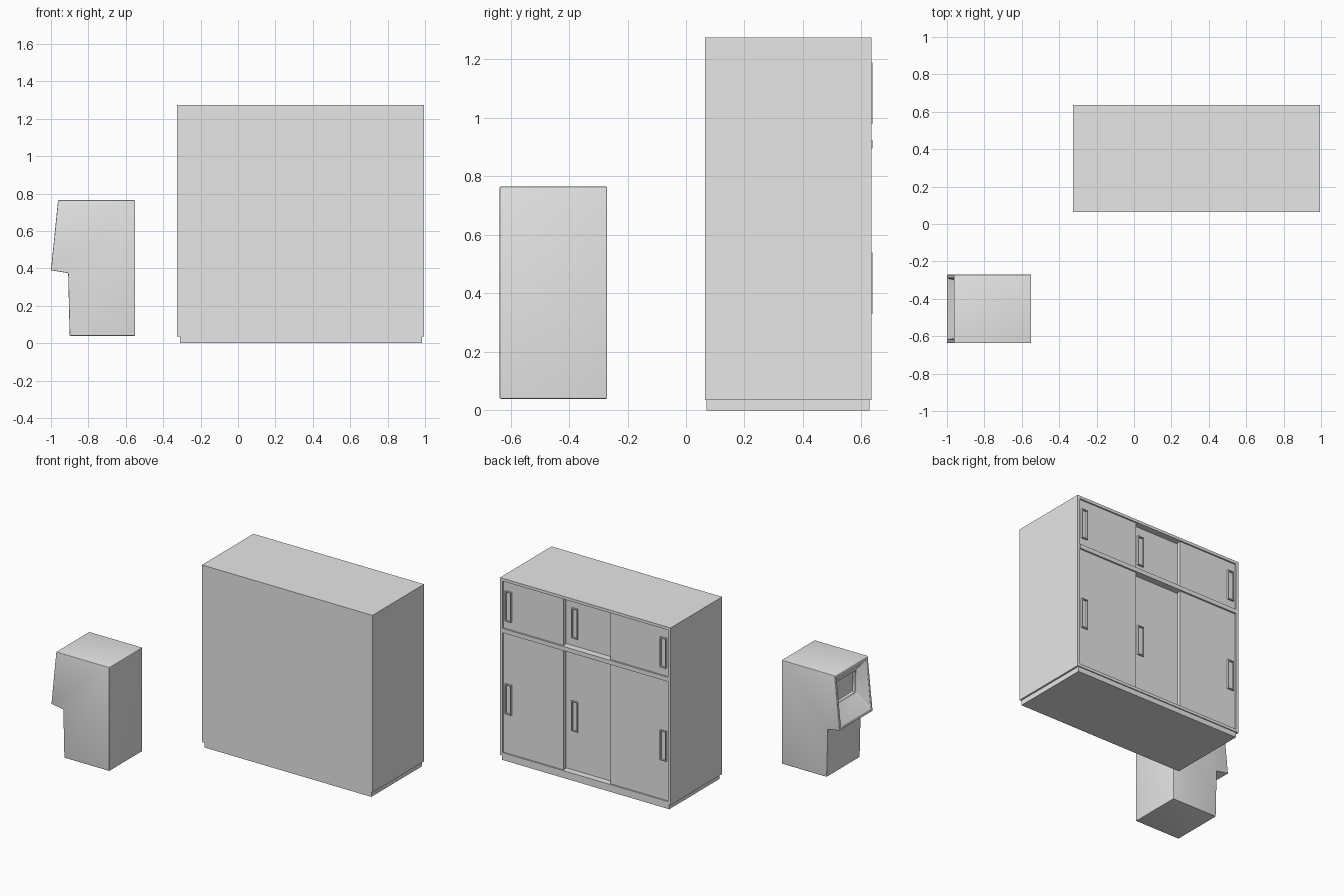
import bpy
import bmesh
from mathutils import Vector

if "Cube" in bpy.data.objects:
    bpy.data.objects.remove(bpy.data.objects["Cube"], do_unlink=True)

GREY = (0.8, 0.8, 0.8, 1)
grey = bpy.data.materials.new("plain_grey")
grey.use_nodes = True
grey.diffuse_color = GREY
grey.node_tree.nodes["Principled BSDF"].inputs["Base Color"].default_value = GREY


def finish(name, bm):
    bmesh.ops.recalc_face_normals(bm, faces=bm.faces)
    mesh = bpy.data.meshes.new(name)
    bm.to_mesh(mesh)
    bm.free()
    mesh.materials.append(grey)
    obj = bpy.data.objects.new(name, mesh)
    bpy.context.collection.objects.link(obj)
    return obj


def box_mesh(x, y, z):
    bm = bmesh.new()
    bmesh.ops.create_cube(bm, size=1)
    for v in bm.verts:
        v.co = Vector([r[0] if c < 0 else r[1] for c, r in zip(v.co, (x, y, z))])
    return bm


def box(name, x, y, z):
    return finish(name, box_mesh(x, y, z))


def handle(name, x, y, z):
    # Upright pull plate with a sunken finger slot
    bm = box_mesh((x - 0.024, x + 0.024), (y - 0.002, y + 0.012), (z - 0.105, z + 0.105))
    bm.faces.ensure_lookup_table()
    bm.normal_update()
    face = max(bm.faces, key=lambda f: f.normal.y)
    bmesh.ops.inset_individual(bm, faces=[face], thickness=0.009)
    bmesh.ops.inset_individual(bm, faces=[face], thickness=0.001, depth=-0.011)
    finish(name, bm)


# Cabinet carcass
LEFT, RIGHT, FRONT, BACK = -0.325, 0.995, 0.065, 0.635
BASE, TOP, T = 0.035, 1.275, 0.02
inner = (LEFT + T, RIGHT - T)
box("cabinet_plinth", (LEFT + 0.015, RIGHT - 0.012), (FRONT + 0.005, BACK - 0.007), (0, BASE))
box("cabinet_side_right", (LEFT, LEFT + T), (FRONT, BACK), (BASE, TOP))
box("cabinet_side_left", (RIGHT - T, RIGHT), (FRONT, BACK), (BASE, TOP))
box("cabinet_top", inner, (FRONT, BACK), (TOP - T, TOP))
box("cabinet_floor", inner, (FRONT, BACK), (BASE, BASE + T))
box("cabinet_panel", inner, (FRONT, FRONT + T), (BASE + T, TOP - T))
box("cabinet_divider", inner, (FRONT + T, BACK + 0.002), (0.895, 0.925))

# Sliding doors: the outer pair run in front of the middle one
doors = [("left", 0.51, inner[1], 0.625, 0.935),
         ("middle", 0.11, 0.55, 0.59, 0.445),
         ("right", inner[0], 0.145, 0.625, -0.265)]
rows = [("lower", BASE + T, 0.895, 0.435), ("upper", 0.925, TOP - T, 1.085)]
for row, z0, z1, hz in rows:
    for side, x0, x1, y, hx in doors:
        box(f"{row}_{side}_door", (x0, x1), (y - 0.025, y), (z0, z1))
        handle(f"{row}_{side}_handle", hx, y, hz)

# Kiosk body: side profile swept across the width
profile = [(-0.55, 0.04), (-0.55, 0.765), (-0.962, 0.765),
           (-1.0, 0.39), (-0.908, 0.375), (-0.9, 0.04)]
bm = bmesh.new()
side = bm.faces.new([bm.verts.new((x, -0.637, z)) for x, z in profile])
swept = bmesh.ops.extrude_face_region(bm, geom=[side])["geom"]
moved = [g for g in swept if isinstance(g, bmesh.types.BMVert)]
bmesh.ops.translate(bm, verts=moved, vec=(0, 0.367, 0))
bmesh.ops.recalc_face_normals(bm, faces=bm.faces)

# Kiosk opening: funnel narrowing to a sunken screen
head = max((f for f in bm.faces if f.normal.x < -0.9), key=lambda f: f.calc_center_median().z)
bmesh.ops.inset_individual(bm, faces=[head], thickness=0.028)
bmesh.ops.inset_individual(bm, faces=[head], thickness=0.012)


def shape_head(x, y0, y1, z0, z1):
    cz = head.calc_center_median().z
    for v in head.verts:
        v.co = Vector((x, y0 if v.co.y < -0.45 else y1, z0 if v.co.z < cz else z1))


shape_head(-0.9, -0.595, -0.312, 0.505, 0.67)
bmesh.ops.inset_individual(bm, faces=[head], thickness=0.012)
bmesh.ops.inset_individual(bm, faces=[head], thickness=0.001, depth=-0.02)
kiosk = finish("kiosk_body", bm)

# Soft rounded edges
bevel = kiosk.modifiers.new("soft_edges", "BEVEL")
bevel.width = 0.016
bevel.segments = 4
bevel.limit_method = "ANGLE"
bevel.angle_limit = 0.35
bpy.ops.object.select_all(action="DESELECT")
kiosk.select_set(True)
bpy.context.view_layer.objects.active = kiosk
bpy.ops.object.modifier_apply(modifier=bevel.name)
bpy.ops.object.shade_smooth_by_angle(angle=0.7)
